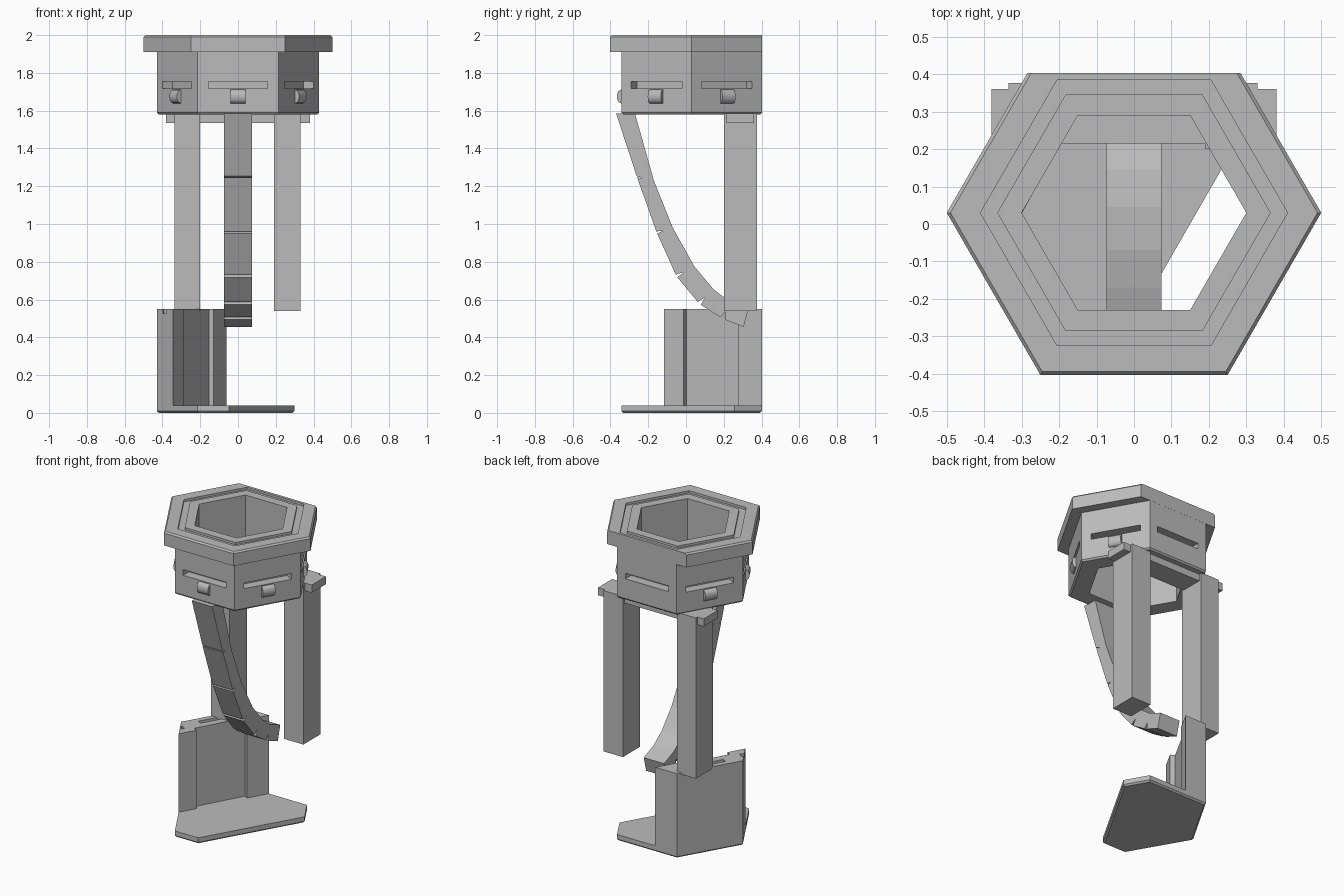
import bpy, bmesh, math
from mathutils import Vector, Matrix

if "Cube" in bpy.data.objects:
    bpy.data.objects.remove(bpy.data.objects["Cube"], do_unlink=True)

GREY = (0.5, 0.5, 0.5, 1)
mat = bpy.data.materials.new("plain grey")
mat.use_nodes = True
mat.diffuse_color = GREY
mat.node_tree.nodes["Principled BSDF"].inputs["Base Color"].default_value = GREY

CY = 0.03          # hexagon centre in y
BACK = 0.403       # flat back limit
R = 0.43           # collar radius
APO = R * math.cos(math.radians(30))


def finish(name, bm):
    bmesh.ops.recalc_face_normals(bm, faces=bm.faces)
    mesh = bpy.data.meshes.new(name)
    bm.to_mesh(mesh)
    bm.free()
    mesh.materials.append(mat)
    ob = bpy.data.objects.new(name, mesh)
    bpy.context.collection.objects.link(ob)
    return ob


def prism(name, pts, direction):
    """Extrude a closed polygon of 3D points along a vector."""
    bm = bmesh.new()
    face = bm.faces.new([bm.verts.new(p) for p in pts])
    ext = bmesh.ops.extrude_face_region(bm, geom=[face])
    verts = [v for v in ext["geom"] if isinstance(v, bmesh.types.BMVert)]
    bmesh.ops.translate(bm, vec=direction, verts=verts)
    return finish(name, bm)


def slab(name, outline, z0, z1):
    return prism(name, [(x, y, z0) for x, y in outline], (0, 0, z1 - z0))


def box(name, x, y, z):
    return slab(name, [(x[0], y[0]), (x[1], y[0]), (x[1], y[1]), (x[0], y[1])], *z)


def hex_ring(name, profile):
    """Sweep a closed (radius, z) profile round a hexagon with a trimmed back."""
    bm = bmesh.new()
    rings = []
    for r, z in profile:
        ring = []
        for i in range(6):
            a = math.radians(60 * i)
            x, y = r * math.cos(a), CY + r * math.sin(a)
            if y > BACK:
                x = math.copysign(r - (BACK - CY) / math.sqrt(3), x)
                y = BACK
            ring.append(bm.verts.new((x, y, z)))
        rings.append(ring)
    for k, a in enumerate(rings):
        b = rings[(k + 1) % len(rings)]
        for i in range(6):
            j = (i + 1) % 6
            bm.faces.new((a[i], a[j], b[j], b[i]))
    return finish(name, bm)


def cut(ob, cutter):
    mod = ob.modifiers.new("cut", "BOOLEAN")
    mod.operation = "DIFFERENCE"
    mod.solver = "EXACT"
    mod.object = cutter
    bpy.context.view_layer.objects.active = ob
    bpy.ops.object.modifier_apply(modifier=mod.name)
    bpy.data.objects.remove(cutter, do_unlink=True)


def on_side(ob, angle):
    """Move a part made at the origin, facing +x, onto one hexagon side."""
    ob.data.transform(Matrix.Translation((0, CY, 0))
                      @ Matrix.Rotation(math.radians(angle), 4, "Z")
                      @ Matrix.Translation((APO, 0, 0)))
    return ob


# Rim with a shallow hexagonal groove in its top
hex_ring("rim", [(0.3, 1.91), (0.5, 1.91), (0.5, 1.99), (0.49, 2.0), (0.41, 2.0),
                 (0.41, 1.985), (0.365, 1.985), (0.365, 2.0), (0.3, 2.0)])

# Collar with a slot in each side and a curved clip below five of them
collar = hex_ring("collar", [(0.3, 1.58), (0.42, 1.58), (R, 1.59), (R, 1.91), (0.3, 1.91)])
for side in range(30, 390, 60):
    cut(collar, on_side(box("slot_cutter", (-0.06, 0.05), (-0.155, 0.155), (1.718, 1.755)), side))
    if side != 90:
        arc = [(0.024 * math.sin(t * math.pi / 8), -0.04, 1.675 - 0.036 * math.cos(t * math.pi / 8))
               for t in range(9)]
        arc = [(-0.005, -0.04, 1.639)] + arc + [(-0.005, -0.04, 1.711)]
        clip = on_side(prism("clip", arc, (0, 0.08, 0)), side)
        bpy.context.view_layer.objects.active = clip
        clip.select_set(True)
        bpy.ops.object.shade_smooth_by_angle(angle=math.radians(35))
        clip.select_set(False)

# Crossbar and the two rear posts
box("crossbar", (-0.38, 0.38), (0.215, 0.36), (1.535, 1.585))
box("right_post", (-0.335, -0.2), (0.2, 0.377), (0.54, 1.585))
box("left_post", (0.19, 0.33), (0.2, 0.377), (0.54, 1.585))

# Bent arm: smooth inner edge, notched outer edge
inner = [(-0.27, 1.585), (-0.17, 1.23), (-0.07, 0.98), (0.045, 0.775),
         (0.145, 0.655), (0.23, 0.59), (0.33, 0.55)]
outer = [(-0.37, 1.585), (-0.26, 1.25), (-0.155, 0.955), (-0.05, 0.725),
         (0.07, 0.58), (0.195, 0.5), (0.305, 0.455)]
profile = list(inner)
for k in range(6, -1, -1):
    p, q = Vector(outer[k]), Vector(inner[k])
    if k in (0, 6):
        profile.append(p)
        continue
    along = (Vector(outer[k + 1]) - Vector(outer[k - 1])).normalized() * (0.001 + 0.0025 * k)
    profile += [p + along, p.lerp(q, 0.4), p - along]
prism("bent_arm", [(-0.073, y, z) for y, z in profile], (0.146, 0, 0))

# Base plate: a hexagon with one side moved inward, chamfered below
outline = [(-0.43, CY), (-0.215, -0.342), (-0.047, -0.342),
           (0.298, 0.258), (0.215, 0.402), (-0.215, 0.402)]
plate = slab("base_plate", outline, 0, 0.04)
bm = bmesh.new()
bm.from_mesh(plate.data)
bmesh.ops.bevel(bm, geom=[e for e in bm.edges if all(v.co.z < 0.01 for v in e.verts)],
                offset=0.01, segments=1, affect="EDGES")
bm.to_mesh(plate.data)
bm.free()

# Upright holder on the base: recessed inner face, top slot and edge notch
start, end = Vector((-0.345, -0.117)), Vector((-0.06, 0.402))
step = Vector((-0.866, 0.5)) * 0.03
a, b = start.lerp(end, 0.2), start.lerp(end, 0.76)
holder = slab("holder", [start, a, a + step, b + step, b, end, (-0.215, 0.402), (-0.43, CY)], 0.035, 0.55)
cut(holder, on_side(box("top_slot_cutter", (-0.065, -0.035), (-0.12, 0.12), (0.5, 0.6)), 150))
cut(holder, on_side(box("notch_cutter", (-0.09, -0.055), (0.235, 0.31), (0.525, 0.6)), 150))
